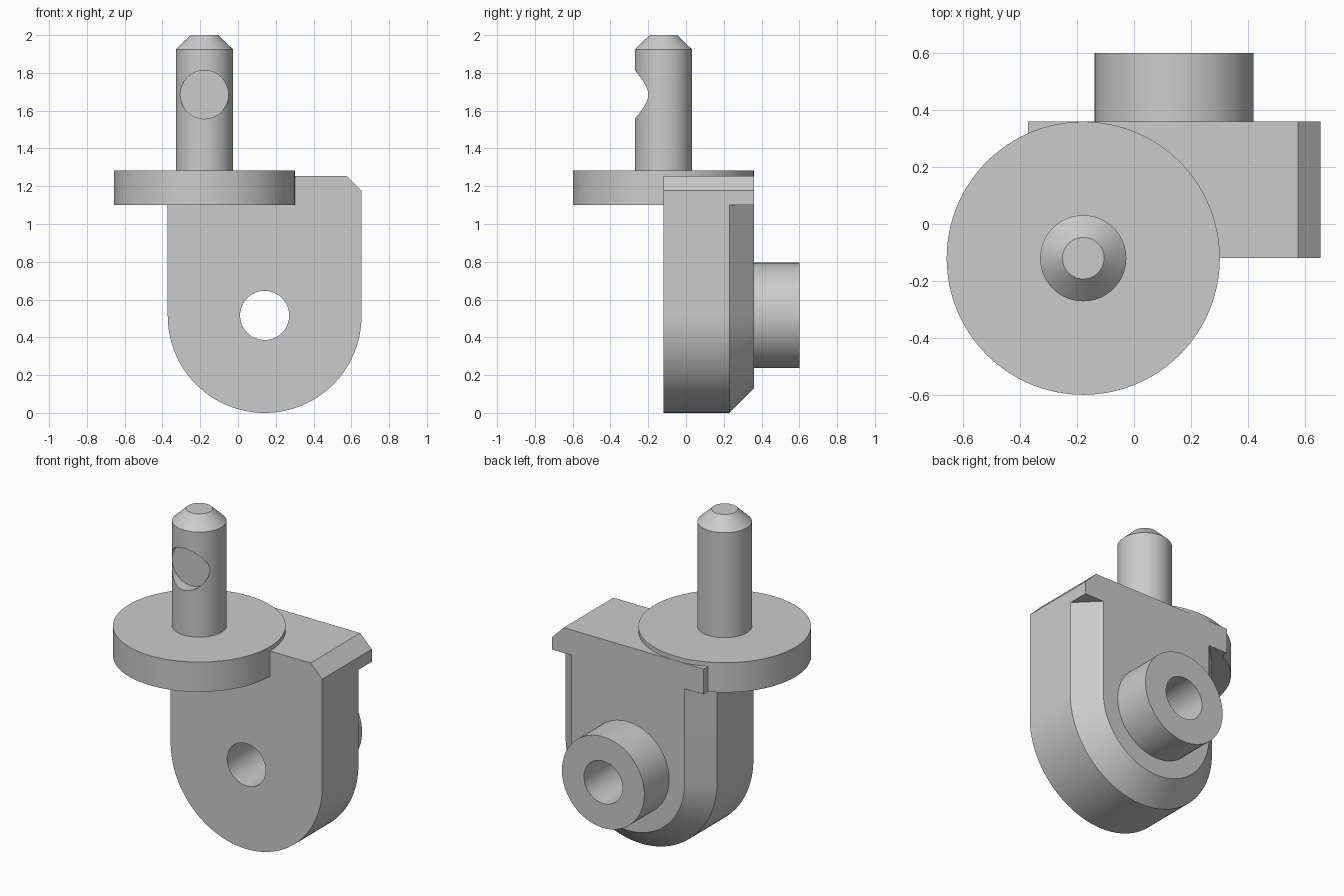
import bpy, bmesh, math
from mathutils import Matrix, Vector

cube = bpy.data.objects.get("Cube")
if cube:
    bpy.data.objects.remove(cube)

grey = bpy.data.materials.new("plain_grey")
grey.use_nodes = True
colour = (0.6, 0.6, 0.6, 1)
grey.diffuse_color = colour
grey.node_tree.nodes["Principled BSDF"].inputs["Base Color"].default_value = colour

FRONT, BACK, SLOPE = -0.12, 0.36, 0.23     # depth of the lug and start of its bevel
CX, CZ, R = 0.141, 0.513, 0.513            # rounded end of the lug
LEDGE, TOP = 1.1, 1.255
PX, PY = -0.178, -0.12                     # pin axis


def loft(name, rings):
    """Solid through matching closed rings of points, capped at both ends."""
    bm = bmesh.new()
    loops = [[bm.verts.new(p) for p in ring] for ring in rings]
    n = len(loops[0])
    for a, b in zip(loops, loops[1:]):
        for i in range(n):
            j = (i + 1) % n
            bm.faces.new((a[i], a[j], b[j], b[i]))
    bm.faces.new(loops[0])
    bm.faces.new(loops[-1])
    bmesh.ops.recalc_face_normals(bm, faces=bm.faces)
    mesh = bpy.data.meshes.new(name)
    bm.to_mesh(mesh)
    bm.free()
    ob = bpy.data.objects.new(name, mesh)
    bpy.context.collection.objects.link(ob)
    mesh.materials.append(grey)
    return ob


def turned(name, base, axis, profile, sides=96):
    """Round part from (radius, distance) pairs along the y or z axis."""
    turn = Matrix.Rotation(-math.pi / 2, 3, 'X') if axis == 'y' else Matrix.Identity(3)
    angles = [2 * math.pi * i / sides for i in range(sides)]
    return loft(name, [[Vector(base) + turn @ Vector((r * math.cos(a), r * math.sin(a), d))
                        for a in angles] for r, d in profile])


def u_ring(y, radius, sides=64):
    """Outline of the lug with a half-round lower end."""
    arc = [math.pi * (1 + i / sides) for i in range(sides + 1)]
    pts = [(CX + radius * math.cos(a), y, CZ + radius * math.sin(a)) for a in arc]
    return [(CX - radius, y, LEDGE)] + pts + [(CX + radius, y, LEDGE)]


def combine(target, tool, operation):
    mod = target.modifiers.new(operation.lower(), 'BOOLEAN')
    mod.operation, mod.solver, mod.object = operation, 'EXACT', tool
    bpy.context.view_layer.objects.active = target
    bpy.ops.object.modifier_apply(modifier=mod.name)
    bpy.data.objects.remove(tool)


# Lug with bevelled back edge
lug = loft("lug", [u_ring(FRONT, R), u_ring(SLOPE, R), u_ring(BACK, R - 0.13)])

# Head bar with one cut corner
left, right, cut = CX - R, CX + R, 0.078
outline = [(left, LEDGE), (right, LEDGE), (right, TOP - cut), (right - cut, TOP), (left, TOP)]
head = loft("head", [[(x, y, z) for x, z in outline] for y in (FRONT, BACK)])
combine(lug, head, 'UNION')

# Boss on the back, and the bore through both
boss = turned("boss", (CX, 0, 0.516), 'y', [(0.279, 0.3), (0.279, 0.6)])
combine(lug, boss, 'UNION')
bore = turned("bore", (CX, 0, 0.516), 'y', [(0.13, -0.5), (0.13, 0.9)])
combine(lug, bore, 'DIFFERENCE')

# Round flange
flange = turned("flange", (PX, PY, 0), 'z', [(0.479, LEDGE), (0.479, 1.282)], 128)

# Pin with tapered tip and a shallow flat-bottomed recess in front
pin = turned("pin", (PX, PY, 0), 'z', [(0.151, 1.27), (0.151, 1.925), (0.073, 2.0)])
recess = turned("recess", (PX, 0, 1.685), 'y', [(0.128, -0.6), (0.128, -0.2)])
combine(pin, recess, 'DIFFERENCE')

# Smooth round walls, keep edges crisp
for ob in (lug, flange, pin):
    bpy.ops.object.select_all(action='DESELECT')
    ob.select_set(True)
    bpy.context.view_layer.objects.active = ob
    bpy.ops.object.shade_smooth_by_angle(angle=math.radians(25))
